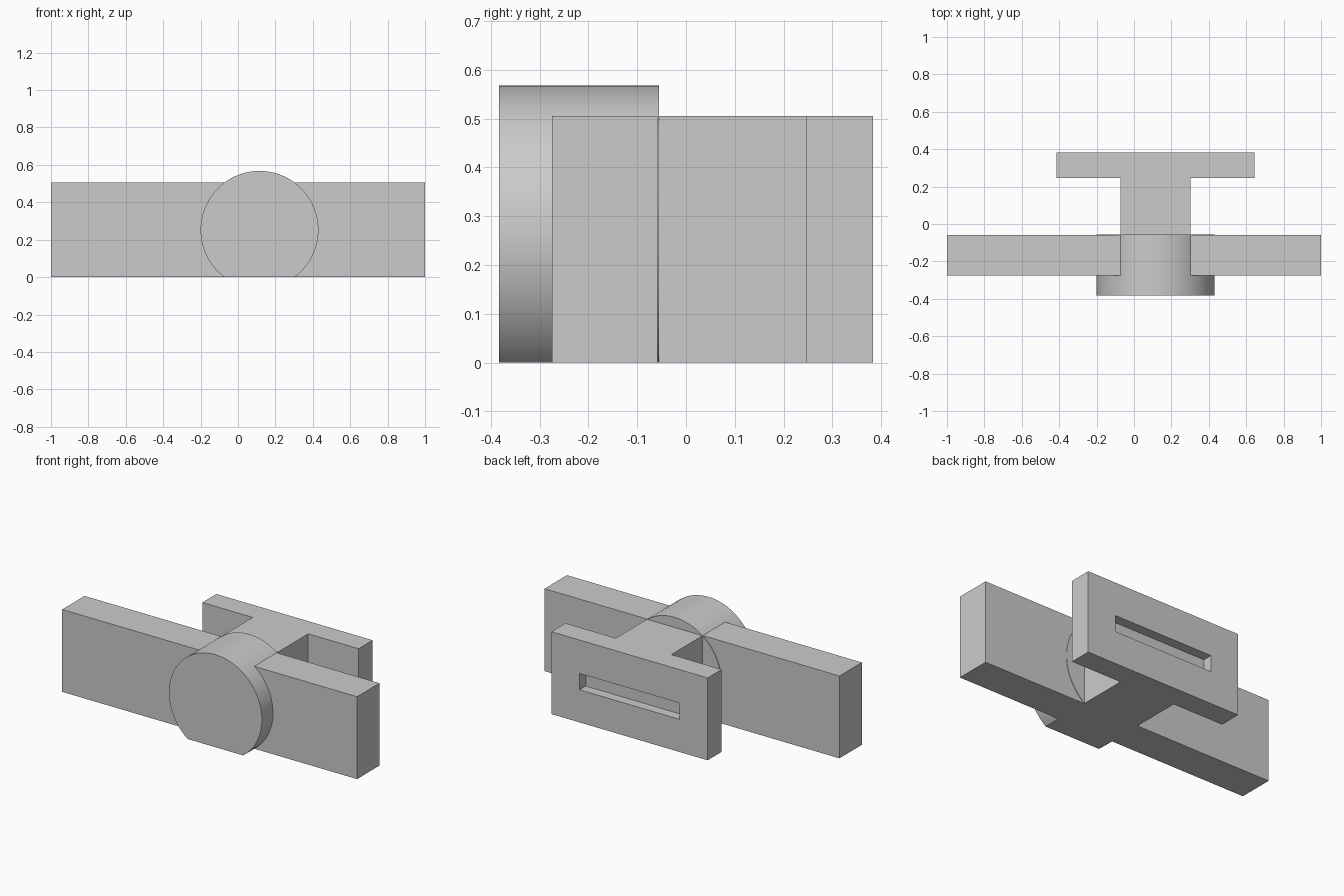
import bpy
import bmesh
import math

cube = bpy.data.objects.get("Cube")
if cube:
    bpy.data.objects.remove(cube, do_unlink=True)

# Single plain grey finish
GREY = (0.6, 0.6, 0.6, 1.0)
grey = bpy.data.materials.new("plain_grey")
grey.use_nodes = True
grey.diffuse_color = GREY
grey.node_tree.nodes["Principled BSDF"].inputs["Base Color"].default_value = GREY

MID_X = 0.115      # centre line of hub, stem and plate
HEIGHT = 0.505     # height of all straight parts
RADIUS = 0.315
HUB_Z = HEIGHT / 2
HALF_STEM = math.sqrt(RADIUS ** 2 - HUB_Z ** 2)   # half width of the hub's flat foot
BACK_Y = 0.383


def prism(name, outline, y0, y1):
    """Extrude an outline of (x, z) points from y0 to y1."""
    bm = bmesh.new()
    face = bm.faces.new([bm.verts.new((x, y0, z)) for x, z in outline])
    new = bmesh.ops.extrude_face_region(bm, geom=[face])["geom"]
    bmesh.ops.translate(bm, vec=(0, y1 - y0, 0),
                        verts=[v for v in new if isinstance(v, bmesh.types.BMVert)])
    bmesh.ops.recalc_face_normals(bm, faces=bm.faces)
    mesh = bpy.data.meshes.new(name)
    bm.to_mesh(mesh)
    bm.free()
    mesh.materials.append(grey)
    obj = bpy.data.objects.new(name, mesh)
    bpy.context.collection.objects.link(obj)
    return obj


def box(name, x0, x1, y0, y1, z0=0.0, z1=HEIGHT):
    return prism(name, [(x0, z0), (x1, z0), (x1, z1), (x0, z1)], y0, y1)


def activate(obj):
    bpy.ops.object.select_all(action="DESELECT")
    obj.select_set(True)
    bpy.context.view_layer.objects.active = obj


# Round hub with a flat foot
STEPS = 80
start = math.atan2(-HUB_Z, HALF_STEM)
sweep = math.pi - 2 * start
angles = [start + sweep * i / STEPS for i in range(STEPS + 1)]
hub = prism("round_hub", [(MID_X + RADIUS * math.cos(a), HUB_Z + RADIUS * math.sin(a))
                          for a in angles], -BACK_Y, -0.055)
activate(hub)
bpy.ops.object.shade_smooth_by_angle(angle=math.radians(30))

# Side arms reaching into the hub
box("right_arm", -1.0, MID_X - HALF_STEM, -0.275, -0.058)
box("left_arm", MID_X + HALF_STEM, 1.0, -0.275, -0.058)

# Stem joining hub and back plate
box("stem", MID_X - HALF_STEM, MID_X + HALF_STEM, -0.055, 0.247)

# Back plate with a shallow slot
plate = box("back_plate", MID_X - 0.53, MID_X + 0.53, 0.247, BACK_Y)
cutter = box("slot_cutter", MID_X - 0.338, MID_X + 0.338, BACK_Y - 0.06, BACK_Y + 0.1, 0.2, 0.3)
cutter.hide_render = True
slot = plate.modifiers.new("slot", "BOOLEAN")
slot.operation = "DIFFERENCE"
slot.solver = "EXACT"
slot.object = cutter
activate(plate)
bpy.ops.object.modifier_apply(modifier="slot")
bpy.data.objects.remove(cutter, do_unlink=True)
